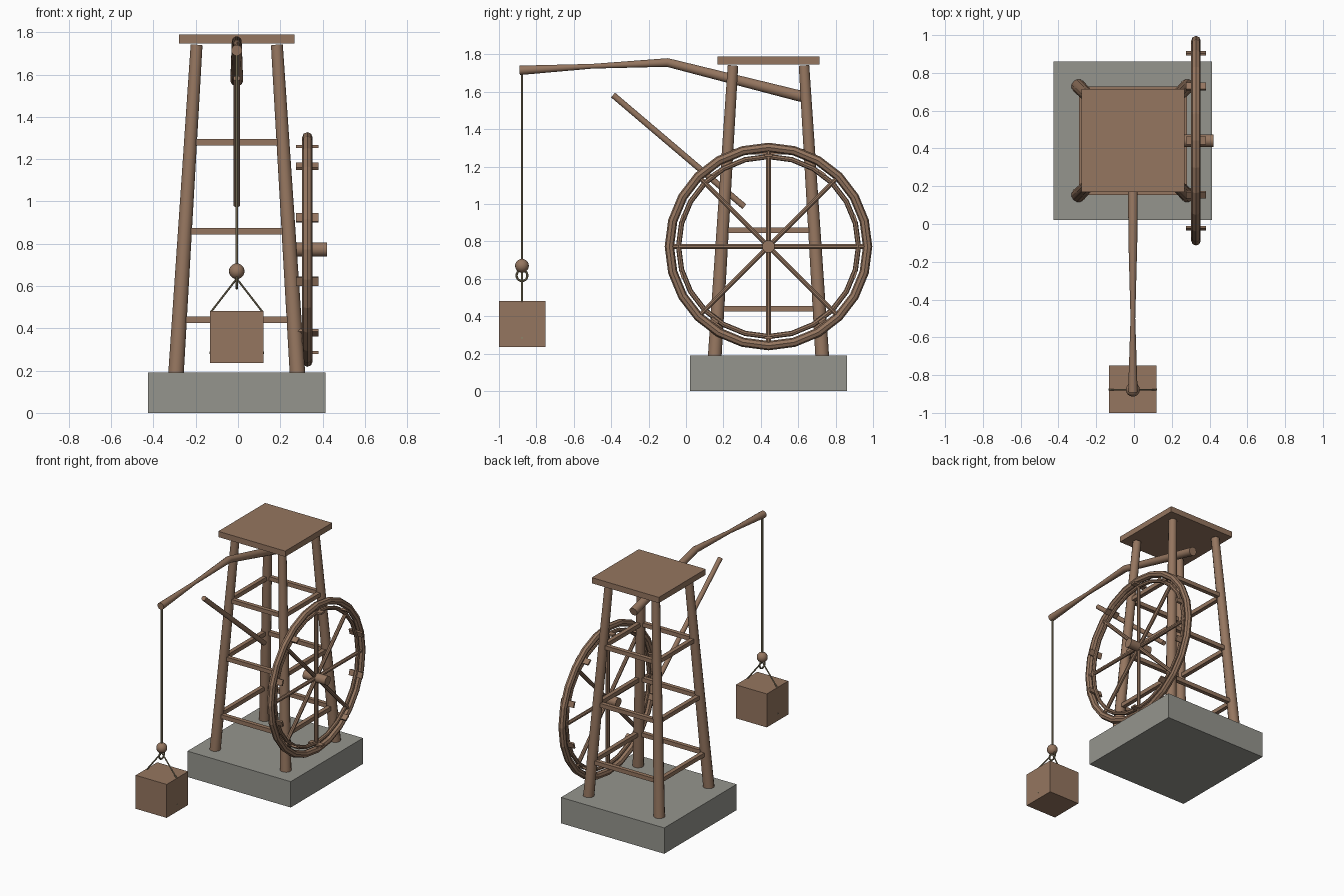
import bpy, bmesh, math
from mathutils import Vector, Matrix

cube = bpy.data.objects.get("Cube")
if cube:
    bpy.data.objects.remove(cube, do_unlink=True)


def material(name, rgb):
    m = bpy.data.materials.new(name)
    m.use_nodes = True
    m.diffuse_color = (*rgb, 1)
    m.node_tree.nodes["Principled BSDF"].inputs["Base Color"].default_value = (*rgb, 1)
    return m


WOOD = material("brown wood", (0.30, 0.18, 0.115))
STONE = material("grey stone", (0.30, 0.30, 0.27))
ROPE = material("olive rope", (0.27, 0.23, 0.14))


def finish(name, bm, mat, smooth=False):
    bmesh.ops.recalc_face_normals(bm, faces=bm.faces)
    me = bpy.data.meshes.new(name)
    bm.to_mesh(me)
    bm.free()
    me.materials.append(mat)
    ob = bpy.data.objects.new(name, me)
    bpy.context.scene.collection.objects.link(ob)
    if smooth:
        bpy.ops.object.select_all(action="DESELECT")
        ob.select_set(True)
        bpy.context.view_layer.objects.active = ob
        bpy.ops.object.shade_smooth_by_angle(angle=math.radians(40))
    return ob


def box(name, centre, size, mat, turn=Matrix()):
    bm = bmesh.new()
    m = Matrix.Translation(centre) @ turn @ Matrix.Diagonal((*size, 1))
    bmesh.ops.create_cube(bm, size=1, matrix=m)
    return finish(name, bm, mat)


def tube(name, points, radii, mat, sides=12, smooth=True):
    """Capped round bar through the points, with a radius at each."""
    bm = bmesh.new()
    pts = [Vector(p) for p in points]
    rings = []
    for i, (p, r) in enumerate(zip(pts, radii)):
        t = (pts[min(i + 1, len(pts) - 1)] - pts[max(i - 1, 0)]).normalized()
        ref = Vector((1, 0, 0)) if abs(t.x) < 0.9 else Vector((0, 1, 0))
        u = t.cross(ref).normalized()
        v = t.cross(u)
        angles = [math.tau * (k + 0.5) / sides for k in range(sides)]
        rings.append([bm.verts.new(p + r * (u * math.cos(a) + v * math.sin(a))) for a in angles])
    for a, b in zip(rings, rings[1:]):
        for k in range(sides):
            j = (k + 1) % sides
            bm.faces.new((a[k], a[j], b[j], b[k]))
    bm.faces.new(rings[0])
    bm.faces.new(rings[-1])
    return finish(name, bm, mat, smooth)


def ring(name, centre, major, minor, mat, segs=24, sides=8, smooth=False):
    """Torus around the x axis."""
    bm = bmesh.new()
    c = Vector(centre)
    grid = []
    for i in range(segs):
        a = math.tau * i / segs
        out = Vector((0, math.cos(a), math.sin(a)))
        row = []
        for k in range(sides):
            b = math.tau * k / sides
            off = out * (major + minor * math.cos(b)) + Vector((minor * math.sin(b), 0, 0))
            row.append(bm.verts.new(c + off))
        grid.append(row)
    for i in range(segs):
        a, b = grid[i], grid[(i + 1) % segs]
        for k in range(sides):
            j = (k + 1) % sides
            bm.faces.new((a[k], a[j], b[j], b[k]))
    return finish(name, bm, mat, smooth)


# Tower
CX, CY = -0.006, 0.441
FOOT_Z, TOP_Z = 0.19, 1.74
box("stone_base", (CX, CY, 0.095), (0.84, 0.84, 0.19), STONE)
box("top_platform", (CX, CY, 1.768), (0.545, 0.545, 0.042), WOOD)


def spread(z):
    """Distance of the leg centres from the tower axis at a height."""
    return 0.287 + (0.19 - 0.287) * (z - FOOT_Z) / (TOP_Z - FOOT_Z)


for sx, xname in ((-1, "right"), (1, "left")):
    for sy, yname in ((-1, "front"), (1, "back")):
        ends = [(CX + sx * spread(z), CY + sy * spread(z), z) for z in (FOOT_Z - 0.02, TOP_Z)]
        tube(f"{yname}_{xname}_leg", ends, (0.038, 0.029), WOOD)

for level, z in enumerate((0.44, 0.86, 1.28), 1):
    d = spread(z)
    for s, xname, yname in ((-1, "right", "front"), (1, "left", "back")):
        box(f"{yname}_crossbar_{level}", (CX, CY + s * d, z), (2 * d, 0.03, 0.03), WOOD)
        box(f"{xname}_crossbar_{level}", (CX + s * d, CY, z), (0.03, 2 * d, 0.03), WOOD)

# Tread wheel
WX, WZ = 0.328, 0.773
ring("wheel_outer_rim", (WX, CY, WZ), 0.53, 0.025, WOOD)
ring("wheel_inner_rim", (WX, CY, WZ), 0.481, 0.014, WOOD)
tube("wheel_axle", [(0.24, CY, WZ), (0.422, CY, WZ)], (0.034, 0.034), WOOD)
for i in range(4):
    a = math.pi * i / 4
    arm = Vector((0, math.cos(a), math.sin(a))) * 0.52
    mid = Vector((WX, CY, WZ))
    tube(f"wheel_spoke_{i + 1}", [mid - arm, mid + arm], (0.014, 0.014), WOOD, 8)
for i in range(10):
    a = math.radians(18 + 36 * i)
    pos = (WX, CY + 0.487 * math.cos(a), WZ + 0.487 * math.sin(a))
    box(f"wheel_tread_{i + 1}", pos, (0.106, 0.013, 0.042), WOOD, Matrix.Rotation(a, 4, "X"))

# Boom and lever
tube("boom", [(CX, -0.89, 1.715), (CX, -0.5, 1.737), (CX, -0.1, 1.757), (CX, 0.62, 1.575)],
     (0.026, 0.013, 0.024, 0.031), WOOD)
tube("lever", [(CX, -0.39, 1.583), (CX, 0.312, 0.986)], (0.017, 0.017), WOOD)

# Hoist rope, ball and ring
HY = -0.877
tube("hoist_rope", [(CX, HY, 1.715), (CX, HY, 0.67)], (0.007, 0.007), ROPE, 8)
bm = bmesh.new()
bmesh.ops.create_uvsphere(bm, u_segments=16, v_segments=10, radius=0.037,
                          matrix=Matrix.Translation((CX, HY, 0.67)))
finish("hoist_ball", bm, WOOD, True)
ring("hoist_ring", (CX, HY, 0.618), 0.029, 0.006, ROPE, 20, 8, True)

# Load and slings
box("load_crate", (CX, -0.875, 0.358), (0.252, 0.25, 0.246), WOOD)
for s, side in ((-1, "right"), (1, "left")):
    tube(f"{side}_sling", [(CX, HY, 0.635), (CX + s * 0.124, HY, 0.475)], (0.005, 0.005), ROPE, 8)
    tube(f"{side}_crate_peg", [(CX + s * 0.12, HY, 0.285), (CX + s * 0.129, HY, 0.285)],
         (0.006, 0.006), ROPE, 8)
